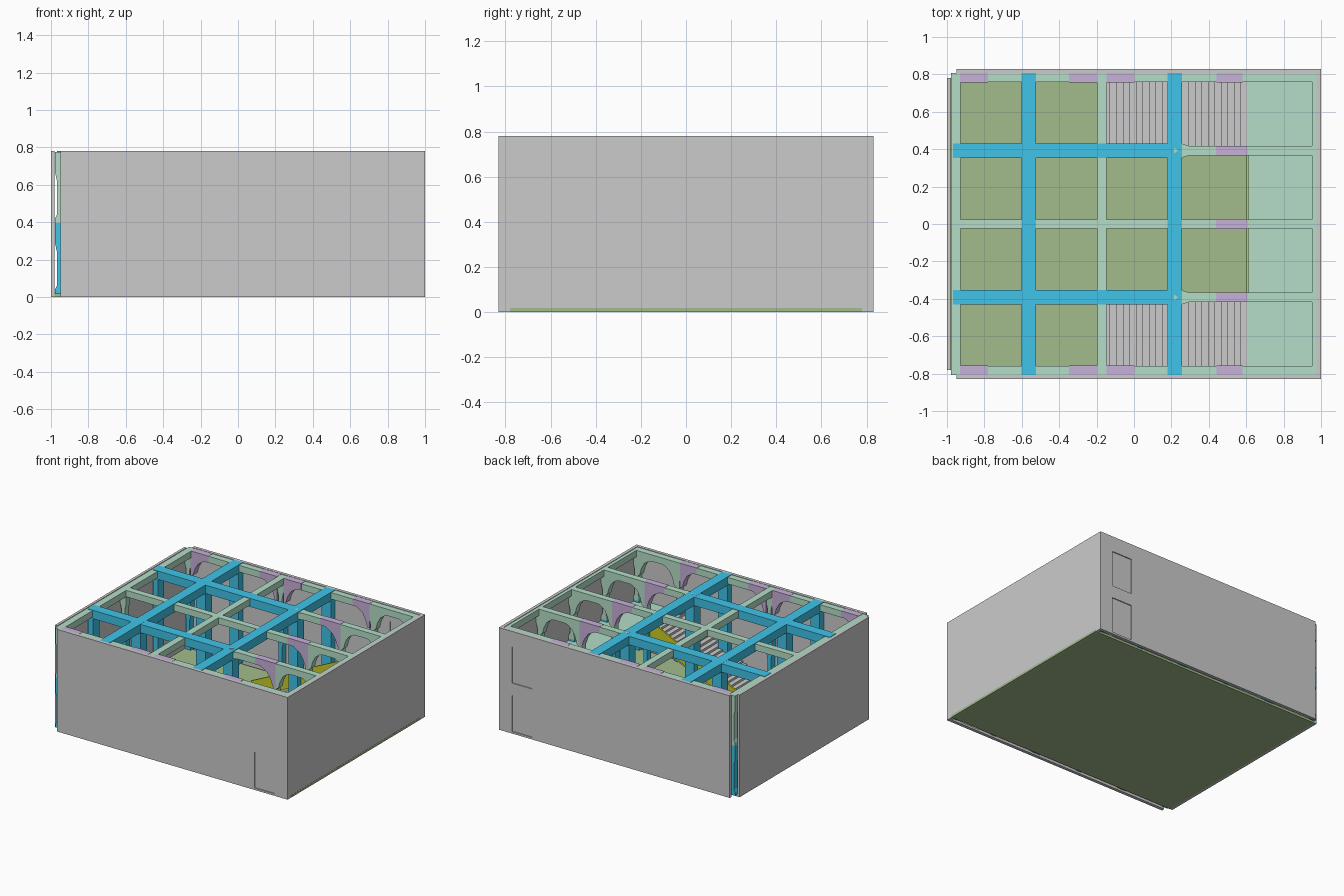
import bpy, bmesh

if "Cube" in bpy.data.objects:
    bpy.data.objects.remove(bpy.data.objects["Cube"])

H = 0.78        # wall height
DECK = 0.38     # balcony level


def mat(name, r, g, b):
    m = bpy.data.materials.new(name)
    m.diffuse_color = (r, g, b, 1)
    m.use_nodes = True
    m.node_tree.nodes["Principled BSDF"].inputs["Base Color"].default_value = m.diffuse_color
    return m


GREEN = mat("green_steel", 0.46, 0.73, 0.58)
BLUE = mat("blue_steel", 0.05, 0.56, 0.82)
PURPLE = mat("purple_steel", 0.57, 0.44, 0.69)
OLIVE = mat("olive_floor", 0.36, 0.50, 0.26)
YELLOW = mat("yellow_rail", 0.60, 0.62, 0.02)


def prism(name, pts, axis, a, b, material=None):
    """Extrude a 2D outline: axis 'y' takes (x, z) points, axis 'z' takes (x, y)."""
    bm = bmesh.new()
    place = (lambda p, t: (p[0], t, p[1])) if axis == 'y' else (lambda p, t: (p[0], p[1], t))
    lo = [bm.verts.new(place(p, a)) for p in pts]
    hi = [bm.verts.new(place(p, b)) for p in pts]
    bm.faces.new(lo)
    bm.faces.new(hi[::-1])
    n = len(pts)
    for i in range(n):
        bm.faces.new((lo[i], hi[i], hi[(i + 1) % n], lo[(i + 1) % n]))
    bmesh.ops.recalc_face_normals(bm, faces=bm.faces)
    me = bpy.data.meshes.new(name)
    bm.to_mesh(me)
    bm.free()
    ob = bpy.data.objects.new(name, me)
    bpy.context.collection.objects.link(ob)
    if material:
        me.materials.append(material)
    return ob


def box(name, x0, x1, y0, y1, z0, z1, material=None):
    return prism(name, [(x0, y0), (x1, y0), (x1, y1), (x0, y1)], 'z', z0, z1, material)


def haunch(name, x, way, y, top, material, length=0.15, half=0.024):
    """Arched corner bracket running from a column at x along a beam."""
    shape = [(0, 0), (1, 0), (1, -0.045), (0.72, -0.055), (0.42, -0.085),
             (0.24, -0.13), (0.14, -0.18), (0, -0.19)]
    pts = [(x + way * length * u, top + v) for u, v in shape]
    prism(name, pts, 'y', y - half, y + half, material)


def column(x, y):
    """Two-storey column: blue below, green above, flared at both ends of each storey."""
    for part, z0, z1, m in (("lower", 0.015, 0.395, BLUE), ("upper", 0.395, 0.775, GREEN)):
        pts = [(0.024, z0), (0.024, z0 + 0.025), (0.015, z0 + 0.045),
               (0.015, z1 - 0.15), (0.024, z1 - 0.11), (0.024, z1)]
        outline = [(x + w, z) for w, z in pts] + [(x - w, z) for w, z in reversed(pts)]
        prism(part + "_column", outline, 'y', y - 0.024, y + 0.024, m)


# Floor slab, reaching under the right wall
box("floor", -0.98, 1.001, -0.78, 0.78, 0, 0.018, OLIVE)

# Outer walls, left corners stay open
box("left_wall", -1, -0.98, -0.78, 0.78, 0, H)
box("right_wall", 0.976, 1, -0.81, 0.81, 0, H)


def long_wall(name, s, sills):
    """Front or back wall with a recessed door panel above each sill height."""
    wall = box(name, -0.95, 1, min(s * 0.83, s * 0.806), max(s * 0.83, s * 0.806), 0, H)
    for z in sills:
        cut = box("door_cutter", 0.72, 0.89, s * 0.82 - 0.05, s * 0.82 + 0.05, z, z + 0.275)
        mod = wall.modifiers.new("doorway", 'BOOLEAN')
        mod.operation, mod.object, mod.solver = 'DIFFERENCE', cut, 'EXACT'
        cut.hide_render = True
        cut.hide_set(True)
        box("door", 0.72, 0.89, s * 0.818 - 0.005, s * 0.818 + 0.005, z, z + 0.275)


long_wall("front_wall", -1, [0.015])
long_wall("back_wall", 1, [0.015, DECK + 0.005])

# Green roof grid
GT = 0.776
for y in (-0.783, 0, 0.783):
    box("green_long_beam", -0.975, 0.976, y - 0.025, y + 0.025, GT - 0.05, GT, GREEN)
for x in (-0.953, -0.172, 0.963):
    w = 0.0125 if x > 0.9 else 0.026
    box("green_cross_beam", x - w, x + w, -0.806, 0.806, GT - 0.05, GT, GREEN)
for s in (-1, 1):
    y = s * 0.392
    box("green_side_beam", 0.25, 0.976, y - 0.025, y + 0.025, GT - 0.05, GT, GREEN)
    prism("beam_taper", [(0.25, y - 0.04), (0.30, y - 0.024), (0.30, y + 0.024), (0.25, y + 0.04)],
          'z', GT - 0.05, GT - 0.001, GREEN)
    # Small joint marker on the blue crossing
    prism("joint_marker", [(0.215, y - 0.015), (0.235, y), (0.215, y + 0.015)],
          'z', H - 0.01, H + 0.001, GREEN)

# Blue main frames with their columns
for x in (-0.562, 0.218):
    box("blue_cross_beam", x - 0.039, x + 0.039, -0.806, 0.806, H - 0.065, H, BLUE)
    for s in (-1, 1):
        y = s * 0.392
        box("blue_inner_column", x - 0.039, x + 0.039, y - 0.039, y + 0.039, 0.015, H - 0.06, BLUE)
        y = s * 0.78
        box("blue_wall_column", x - 0.039, x + 0.039, y - 0.026, y + 0.026, 0.015, H - 0.06, BLUE)
for s in (-1, 1):
    y = s * 0.392
    box("blue_long_beam", -0.967, 0.256, y - 0.039, y + 0.039, H - 0.065, H - 0.0005, BLUE)
    box("blue_end_column", -0.967, -0.925, y - 0.039, y + 0.039, 0.015, H - 0.06, BLUE)

# Two-storey columns and arched brackets along the side walls
for s in (-1, 1):
    y = s * 0.782
    for x in (-0.954, -0.172):
        column(x, y)
    for x, way in ((-0.93, 1), (-0.198, -1), (-0.146, 1)):
        haunch("purple_bracket", x, way, y, 0.778, PURPLE, half=0.026)
column(-0.954, 0)

# Arched frames over the balcony
for y in (-0.782, -0.392, 0, 0.392, 0.782):
    column(0.602, y)
    column(0.95, y)
    haunch("purple_bracket", 0.58 if abs(y) > 0.7 else 0.608, -1, y, 0.778, PURPLE,
           0.14 if abs(y) > 0.7 else 0.17, 0.026)
    haunch("green_bracket", 0.615, 1, y, GT - 0.001, GREEN, 0.13)
    haunch("green_bracket", 0.94, -1, y, GT - 0.001, GREEN, 0.13)

# Balcony deck
box("balcony_deck", 0.605, 0.976, -0.806, 0.806, DECK - 0.025, DECK, GREEN)

# Stairs from the floor to the balcony, with sloped side rails
X0, X1, N = -0.165, 0.605, 22
run, rise = (X1 - X0) / N, (DECK - 0.018) / N
steps = []
for i in range(N):
    z = 0.018 + i * rise
    steps += [(X0 + i * run, z), (X0 + i * run, z + rise)]
steps += [(X1, DECK), (X1, DECK - 0.045), (X0 + 0.05, 0.018)]
for s in (-1, 1):
    y0, y1 = sorted((s * 0.40, s * 0.80))
    prism("stairs", steps, 'y', y0, y1)
    y = s * 0.398
    prism("stair_rail", [(X0, 0.018), (X0, 0.13), (X1, DECK + 0.11), (X1, DECK - 0.03)],
          'y', y - 0.006, y + 0.006, YELLOW)
    # Balcony front rail
    y0, y1 = sorted((s * 0.02, s * 0.375))
    box("balcony_rail", 0.601, 0.613, y0, y1, DECK - 0.02, DECK + 0.11, YELLOW)
